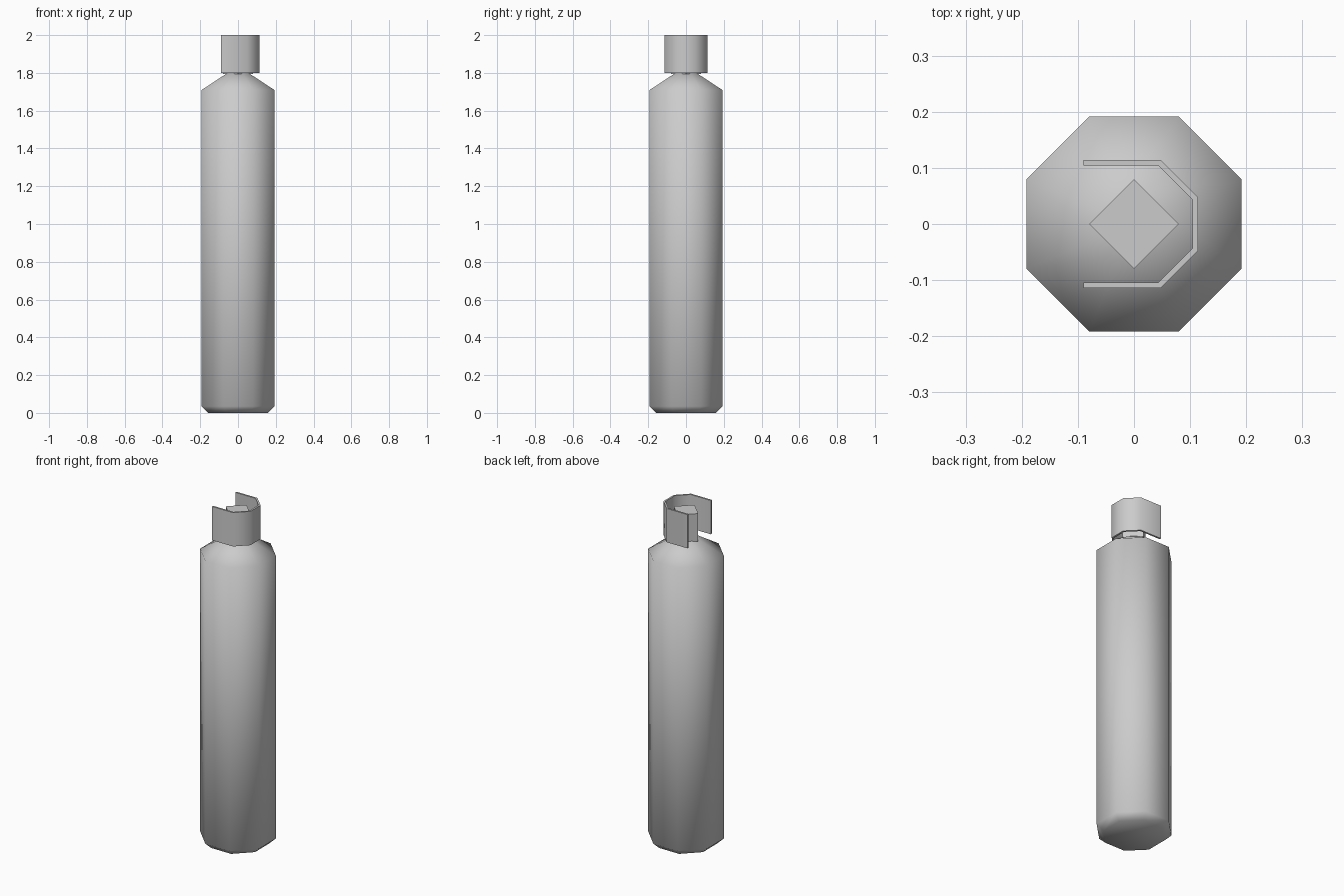
import bpy, bmesh, math

if "Cube" in bpy.data.objects:
    bpy.data.objects.remove(bpy.data.objects["Cube"])

def finish(name, bm, smooth):
    bmesh.ops.recalc_face_normals(bm, faces=bm.faces)
    me = bpy.data.meshes.new(name)
    bm.to_mesh(me)
    bm.free()
    for p in me.polygons:
        p.use_smooth = smooth
    ob = bpy.data.objects.new(name, me)
    bpy.context.collection.objects.link(ob)
    return ob

def lathe(name, profile, sides, offset, smooth):
    """Stack capped rings; profile holds (corner radius, z)."""
    bm = bmesh.new()
    rings = []
    for r, z in profile:
        angs = [offset + 2 * math.pi * i / sides for i in range(sides)]
        rings.append([bm.verts.new((r * math.cos(a), r * math.sin(a), z)) for a in angs])
    for a, b in zip(rings, rings[1:]):
        for i in range(sides):
            j = (i + 1) % sides
            bm.faces.new((a[i], a[j], b[j], b[i]))
    bm.faces.new(rings[0][::-1])
    bm.faces.new(rings[-1])
    return finish(name, bm, smooth)

# Octagonal cylinder body: chamfered foot, straight wall, sloping shoulder
k = 1 / math.cos(math.pi / 8)
lathe("cylinder_body",
      [(0.157 * k, 0), (0.192 * k, 0.035), (0.192 * k, 1.71), (0.055 * k, 1.80)],
      8, math.pi / 8, True)

# Four-sided valve block
lathe("valve", [(0.08, 1.795), (0.08, 1.96)], 4, 0, False)

# Open valve guard: part octagon wall with thickness, open towards -x
def guard_path(h):
    t = h * math.tan(math.pi / 8)
    return [(-0.09, -h), (t, -h), (h, -t), (h, t), (t, h), (-0.09, h)]

outline = guard_path(0.1145) + guard_path(0.104)[::-1]
bm = bmesh.new()
low = [bm.verts.new((x, y, 1.80)) for x, y in outline]
high = [bm.verts.new((x, y, 2.0)) for x, y in outline]
n = len(outline)
for i in range(n):
    j = (i + 1) % n
    bm.faces.new((low[i], low[j], high[j], high[i]))
for i in range(n // 2 - 1):
    for ring in (low, high):
        bm.faces.new((ring[i], ring[i + 1], ring[n - 2 - i], ring[n - 1 - i]))
guard = finish("valve_guard", bm, True)

bpy.ops.object.select_all(action='DESELECT')
guard.select_set(True)
bpy.context.view_layer.objects.active = guard
bpy.ops.object.shade_smooth_by_angle(angle=math.radians(60))
